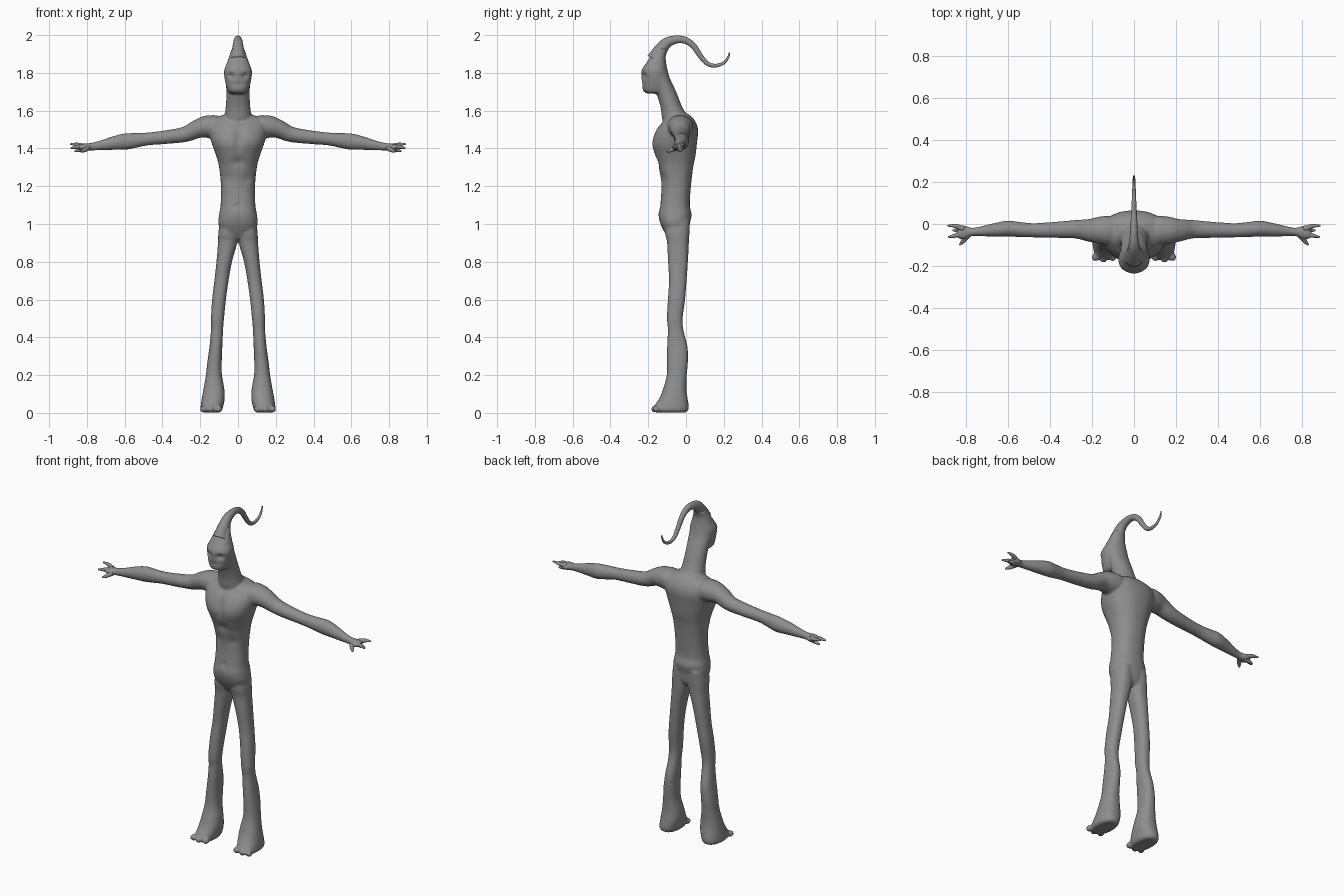
import bpy, bmesh, math
from mathutils import Vector

if "Cube" in bpy.data.objects:
    bpy.data.objects.remove(bpy.data.objects["Cube"])

grey = bpy.data.materials.new("grey_skin")
grey.diffuse_color = (0.27, 0.27, 0.27, 1)
grey.use_nodes = True
grey.node_tree.nodes["Principled BSDF"].inputs["Base Color"].default_value = grey.diffuse_color


def spline(rows, steps=6):
    """Catmull-Rom interpolation of station rows."""
    out = []
    for i in range(len(rows) - 1):
        p = [rows[max(0, min(len(rows) - 1, i + k))] for k in (-1, 0, 1, 2)]
        for s in range(steps):
            t = s / steps
            out.append([0.5 * (2 * b + (c - a) * t + (2 * a - 5 * b + 4 * c - d) * t * t
                               + (3 * b - a - 3 * c + d) * t ** 3)
                        for a, b, c, d in zip(*p)])
    return out + [list(rows[-1])]


def skin(bm, rings, dents=()):
    """Bridge rings of points into a closed tube; dents push points along y."""
    loops = []
    for ring in rings:
        loop = []
        for co in ring:
            co = Vector(co)
            for x, y, z, rx, rz, depth in dents:
                if co.y < y:
                    for sx in ((1, -1) if x else (1,)):
                        d = ((co.x - sx * x) / rx) ** 2 + ((co.z - z) / rz) ** 2
                        co.y += depth * math.exp(-d)
            loop.append(bm.verts.new(co))
        loops.append(loop)
    n = len(loops[0])
    for a, b in zip(loops, loops[1:]):
        for i in range(n):
            bm.faces.new((a[i], a[(i + 1) % n], b[(i + 1) % n], b[i]))
    bm.faces.new(loops[0])
    bm.faces.new(loops[-1])


def column(bm, rows, power=2.0, dents=(), mirror=False, seg=56):
    """Stack of level rings; row = z, front y, back y, left x, right x."""
    for sx in ((1, -1) if mirror else (1,)):
        rings = []
        for z, f, b, x0, x1 in spline(rows):
            ring = []
            for i in range(seg):
                a = 2 * math.pi * i / seg
                c, s = math.cos(a), math.sin(a)
                c = math.copysign(abs(c) ** (2 / power), c)
                s = math.copysign(abs(s) ** (2 / power), s)
                ring.append((sx * ((x0 + x1) / 2 + c * (x1 - x0) / 2),
                             (f + b) / 2 + s * (b - f) / 2, z))
            rings.append(ring)
        skin(bm, rings, dents)


def limb(bm, rows, side, mirror=False, seg=24):
    """Tube along a path; row = x, y, z, radius along side, other radius."""
    pts = spline(rows)
    for sx in ((1, -1) if mirror else (1,)):
        rings = []
        for i, (x, y, z, ru, rv) in enumerate(pts):
            t = Vector(pts[min(i + 1, len(pts) - 1)][:3]) - Vector(pts[max(i - 1, 0)][:3])
            t.normalize()
            u = Vector(side)
            u = (u - t * u.dot(t)).normalized()
            v = t.cross(u)
            ring = []
            for k in range(seg):
                a = 2 * math.pi * k / seg
                p = Vector((x, y, z)) + u * ru * math.cos(a) + v * rv * math.sin(a)
                ring.append((sx * p.x, p.y, p.z))
            rings.append(ring)
        skin(bm, rings)


def ball(bm, loc, size, mirror=True):
    for sx in ((1, -1) if mirror else (1,)):
        vs = bmesh.ops.create_icosphere(bm, subdivisions=3, radius=1)["verts"]
        for v in vs:
            v.co = Vector((sx * (loc[0] + v.co.x * size[0]),
                           loc[1] + v.co.y * size[1], loc[2] + v.co.z * size[2]))


def finish(bm, name):
    bmesh.ops.recalc_face_normals(bm, faces=bm.faces)
    me = bpy.data.meshes.new(name)
    bm.to_mesh(me)
    bm.free()
    me.materials.append(grey)
    me.shade_smooth()
    ob = bpy.data.objects.new(name, me)
    bpy.context.collection.objects.link(ob)
    return ob


body = bmesh.new()

# torso, with chest groove, navel and rib hollows
torso = [(.92, -.09, .0, .05), (.95, -.11, .015, .085), (1.0, -.135, .02, .103),
         (1.05, -.145, .03, .1), (1.1, -.137, .02, .092), (1.2, -.13, .026, .09),
         (1.3, -.145, .038, .1), (1.36, -.165, .05, .115), (1.43, -.182, .058, .14),
         (1.5, -.158, .064, .155), (1.55, -.115, .045, .14), (1.585, -.085, .01, .06)]
column(body, [(z, f, b, -w, w) for z, f, b, w in torso], 2.3,
       [(0, -.06, 1.45, .02, .07, .018), (0, -.06, 1.1, .012, .012, .008),
        (.05, -.06, 1.24, .03, .03, .008), (0, -.06, 1.33, .03, .025, .01)])

# neck
neck = [(1.48, -.10, .05, .085), (1.55, -.125, .02, .075), (1.62, -.135, -.02, .065),
        (1.7, -.16, -.052, .062), (1.78, -.19, -.088, .066), (1.85, -.19, -.105, .055)]
column(body, [(z, f, b, -w, w) for z, f, b, w in neck])

# skull, with eye sockets and mouth crease
skull = [(1.69, -.20, -.12, .035), (1.705, -.227, -.1, .055), (1.76, -.234, -.09, .069),
         (1.81, -.236, -.1, .074), (1.85, -.212, -.105, .06), (1.89, -.186, -.107, .046),
         (1.93, -.157, -.095, .034)]
column(body, [(z, f, b, -w, w) for z, f, b, w in skull], 2.2,
       [(.036, -.16, 1.785, .018, .013, .02), (0, -.16, 1.737, .035, .006, .006)])

# legs and feet
leg = [(1.02, -.11, .02, .01, .095), (.95, -.11, .018, .0, .104), (.9, -.1, .015, .004, .106),
       (.8, -.095, .01, .032, .114), (.7, -.09, .003, .05, .125), (.6, -.096, -.005, .064, .137),
       (.5, -.101, -.018, .074, .143), (.44, -.096, -.014, .079, .143), (.35, -.1, .008, .083, .151),
       (.27, -.1, .01, .086, .162), (.2, -.102, .004, .085, .17), (.13, -.12, .002, .073, .182),
       (.08, -.14, .008, .07, .191), (.04, -.165, .014, .077, .197), (.015, -.172, .012, .084, .198),
       (.002, -.155, .0, .095, .185)]
column(body, leg, 2.3, mirror=True)
for x, y in ((.102, -.158), (.145, -.165), (.183, -.158)):
    ball(body, (x, y, .02), (.019, .02, .018))

# shoulders and arms
ball(body, (.13, -.03, 1.52), (.07, .07, .057))
arm = [(.1, -.03, 1.51, .07, .06), (.16, -.03, 1.515, .066, .06), (.21, -.03, 1.505, .055, .05),
       (.28, -.025, 1.475, .044, .041), (.38, -.028, 1.46, .038, .036), (.48, -.03, 1.45, .034, .034),
       (.55, -.026, 1.442, .036, .04), (.6, -.022, 1.436, .038, .043), (.66, -.028, 1.428, .033, .036),
       (.72, -.034, 1.417, .025, .027), (.77, -.038, 1.41, .02, .021), (.81, -.04, 1.406, .034, .02),
       (.835, -.038, 1.407, .03, .016), (.845, -.036, 1.408, .02, .01)]
limb(body, arm, (0, 1, 0), mirror=True, seg=32)

ob = finish(body, "body")
m = ob.modifiers.new("blend", 'REMESH')
m.mode, m.voxel_size, m.use_smooth_shade = 'VOXEL', .006, True
m = ob.modifiers.new("soften", 'SMOOTH')
m.factor, m.iterations = .5, 8

# curled horn sweeping back from the head
bm = bmesh.new()
horn = [(-.16, 1.87, .048), (-.135, 1.92, .036), (-.1, 1.96, .028), (-.048, 1.977, .021),
        (0, 1.971, .018), (.04, 1.942, .016), (.073, 1.895, .014), (.108, 1.853, .012),
        (.15, 1.838, .01), (.195, 1.85, .008), (.222, 1.88, .006), (.23, 1.907, .003)]
limb(bm, [(0, y, z, r * .9, r) for y, z, r in horn], (1, 0, 0))
finish(bm, "horn")

# fingers: root, knuckle and tip
fingers = [[(.815, -.025, 1.41), (.85, -.01, 1.42), (.888, -.008, 1.424)],
           [(.815, -.045, 1.408), (.85, -.055, 1.408), (.885, -.062, 1.402)],
           [(.795, -.055, 1.402), (.815, -.082, 1.39), (.832, -.1, 1.383)],
           [(.805, -.035, 1.4), (.84, -.03, 1.392), (.865, -.03, 1.385)]]
bm = bmesh.new()
for f in fingers:
    limb(bm, [(*p, r, r) for p, r in zip(f, (.015, .0105, .004))], (0, 0, 1), mirror=True, seg=14)
finish(bm, "fingers")
